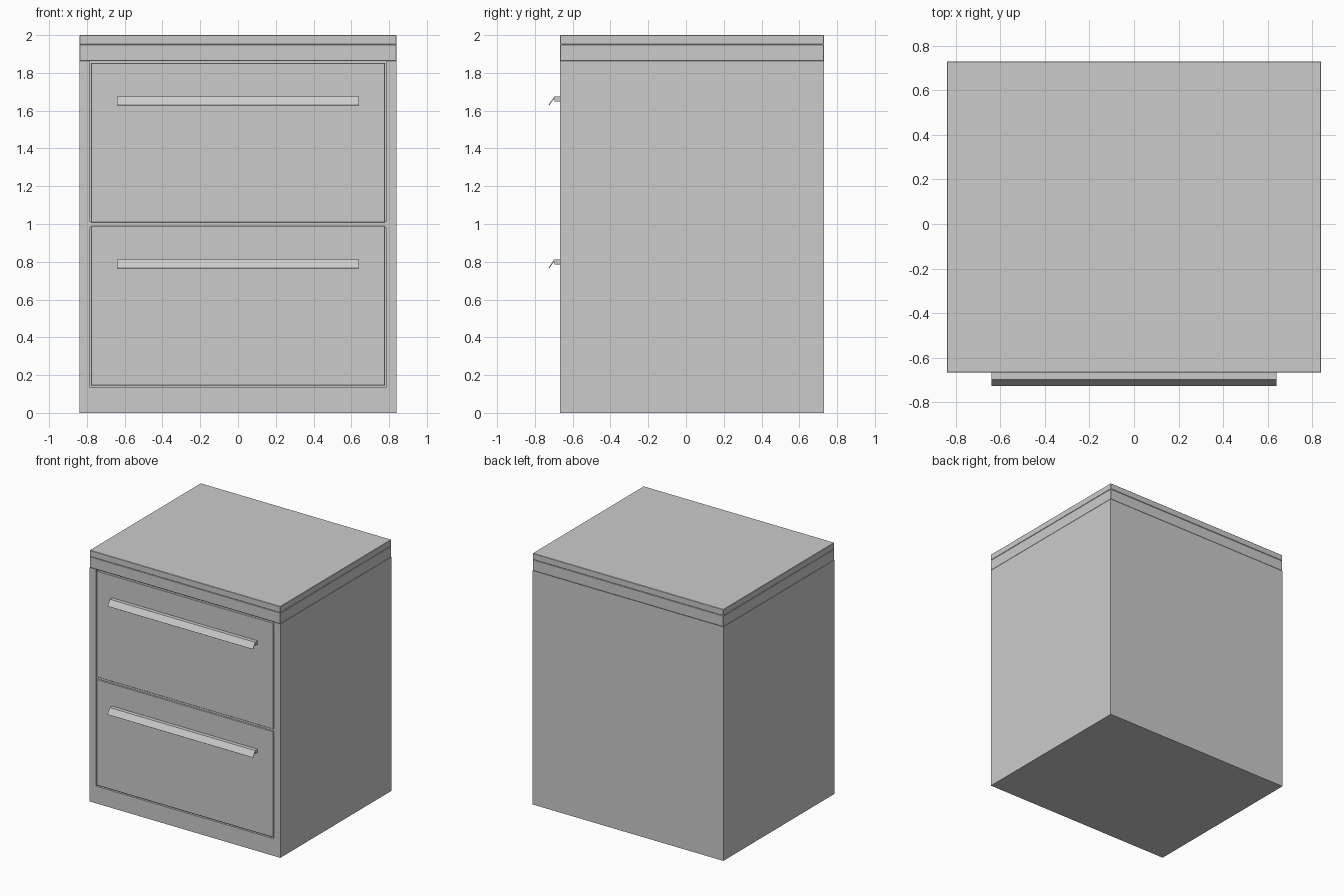
import bpy, bmesh

if "Cube" in bpy.data.objects:
    bpy.data.objects.remove(bpy.data.objects["Cube"])


def finish(name, bm):
    bmesh.ops.recalc_face_normals(bm, faces=bm.faces)
    mesh = bpy.data.meshes.new(name)
    bm.to_mesh(mesh)
    bm.free()
    obj = bpy.data.objects.new(name, mesh)
    bpy.context.collection.objects.link(obj)
    return obj


def box(name, x, y, z, bevel=0.0):
    bm = bmesh.new()
    bmesh.ops.create_cube(bm, size=1)
    for v in bm.verts:
        for i, (lo, hi) in enumerate((x, y, z)):
            v.co[i] = hi if v.co[i] > 0 else lo
    obj = finish(name, bm)
    if bevel:
        m = obj.modifiers.new("edge", 'BEVEL')
        m.width, m.segments = bevel, 1
    return obj


def extrude_x(name, profile, x0, x1):
    # Closed (y, z) profile swept along x
    bm = bmesh.new()
    face = bm.faces.new([bm.verts.new((x0, y, z)) for y, z in profile])
    ext = bmesh.ops.extrude_face_region(bm, geom=[face])
    moved = [g for g in ext["geom"] if isinstance(g, bmesh.types.BMVert)]
    bmesh.ops.translate(bm, vec=(x1 - x0, 0, 0), verts=moved)
    return finish(name, bm)


W, INNER = 0.84, 0.785        # half width outside / inside the side panels
FRONT, BACK = -0.667, 0.73

# Two-layer worktop
box("top_slab", (-W, W), (FRONT, BACK), (1.95, 2.0), 0.003)
box("top_rail", (-W, W), (FRONT, BACK), (1.862, 1.95), 0.003)

# Side panels
for side, s in (("left", -1), ("right", 1)):
    box(side + "_panel", sorted((s * INNER, s * W)), (FRONT, 0.67), (0, 1.862))

# Back panel, plinth, and the inner carcass behind the drawer gaps
box("back_panel", (-W, W), (0.67, BACK), (0, 1.862))
box("plinth", (-INNER, INNER), (FRONT, 0.67), (0, 0.137))
box("carcass", (-INNER, INNER), (-0.63, 0.67), (0.137, 1.862))
box("drawer_divider", (-INNER, INNER), (-0.66, -0.63), (0.98, 1.015))

# Handle section: mounting bar with a thin lip sloping down and forward
handle = [(-0.667, 0.0), (-0.698, 0.0), (-0.728, -0.044), (-0.724, -0.047),
          (-0.695, -0.006), (-0.695, -0.026), (-0.667, -0.026)]

# Drawer fronts and their handles
for name, z0 in (("lower", 0.145), ("upper", 1.007)):
    box(name + "_drawer", (-0.779, 0.779), (FRONT, -0.62), (z0, z0 + 0.845), 0.003)
    top = z0 + 0.667
    extrude_x(name + "_handle", [(y, z + top) for y, z in handle], -0.64, 0.64)
